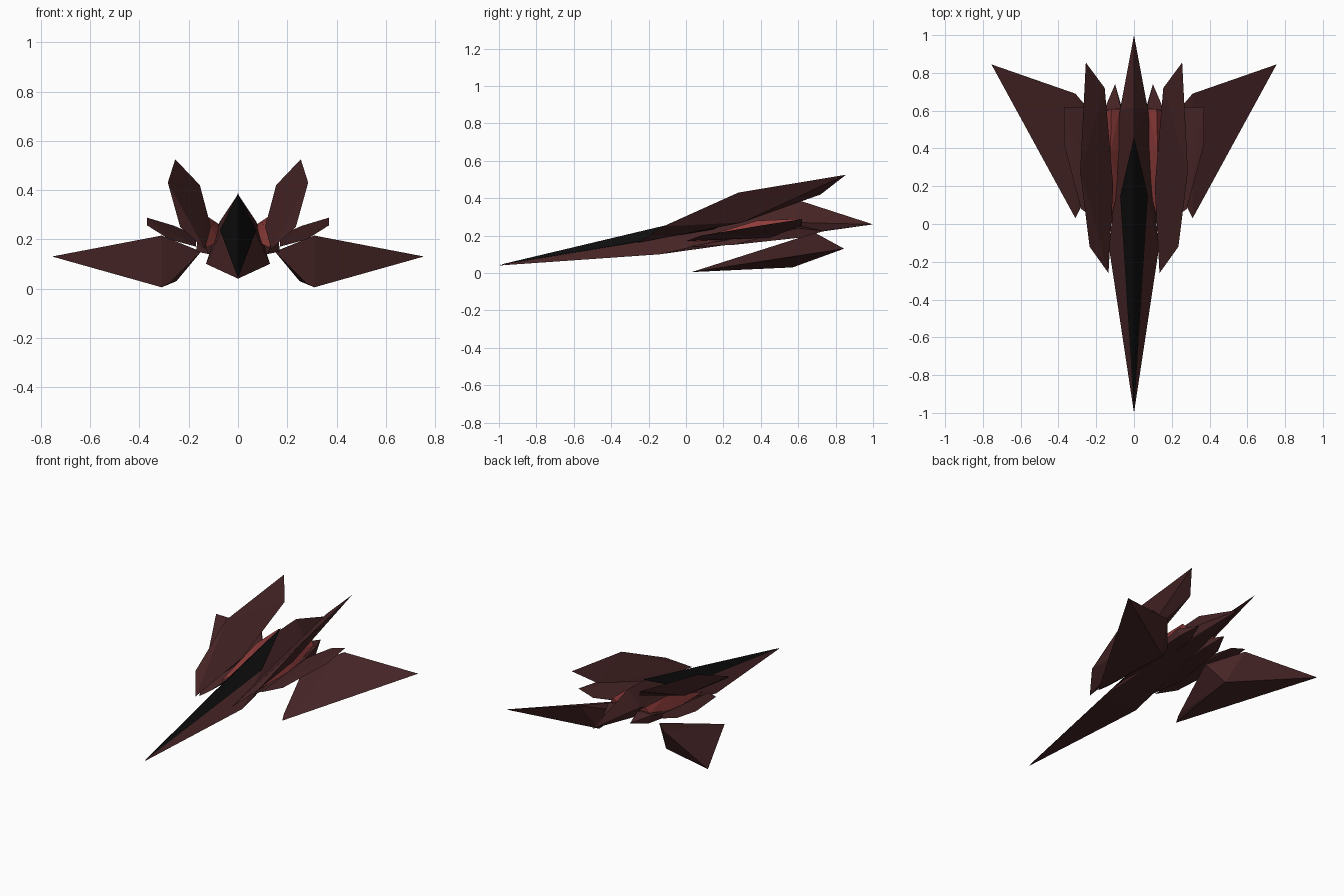
import bpy, bmesh


def material(name, rgb):
    m = bpy.data.materials.new(name)
    m.diffuse_color = (*rgb, 1)
    return m


maroon = material("dark maroon", (0.062, 0.018, 0.019))
red = material("glowing red", (0.27, 0.045, 0.043))
black = material("canopy black", (0.004, 0.004, 0.004))


def gem(name, points, mat, mirrored=False):
    """Faceted solid: hull of a few corner points, optionally on both sides."""
    sides = (("right_", 1), ("left_", -1)) if mirrored else (("", 1),)
    for prefix, s in sides:
        bm = bmesh.new()
        for x, y, z in points:
            bm.verts.new((s * x, y, z))
        res = bmesh.ops.convex_hull(bm, input=bm.verts)
        spare = {g for g in res["geom_interior"] + res["geom_unused"]
                 if isinstance(g, bmesh.types.BMVert)}
        bmesh.ops.delete(bm, geom=list(spare), context='VERTS')
        bmesh.ops.recalc_face_normals(bm, faces=bm.faces)
        me = bpy.data.meshes.new(prefix + name)
        bm.to_mesh(me)
        bm.free()
        me.materials.append(mat)
        ob = bpy.data.objects.new(prefix + name, me)
        bpy.context.collection.objects.link(ob)


def pair(x, y, z):
    return [(x, y, z), (-x, y, z)]


# Long needle fuselage
gem("fuselage", [(0, -1, 0.04), (0, 1, 0.26), (0, 0.46, 0.375), (0, 0.62, 0.383)]
    + pair(0.13, -0.14, 0.10) + pair(0.075, 0.6, 0.27) + pair(0.06, 0.55, 0.2), maroon)

# Black canopy from nose to mid back
gem("canopy", [(0, -1, 0.043), (0, -0.15, 0.245), (0, 0.46, 0.387), (0, 0.1, 0.2)]
    + pair(0.073, 0.15, 0.237) + pair(0.045, -0.25, 0.175), black)

# Swept lower wings
gem("wing", [(0.31, 0.03, 0.005), (0.755, 0.845, 0.13), (0.25, 0.57, 0.03),
             (0.31, 0.69, 0.215), (0.15, 0.5, 0.15), (0.28, 0.09, 0.02)], maroon, True)

# Tall upper fins
gem("upper_fin", [(0.135, -0.26, 0.16), (0.235, -0.12, 0.25), (0.285, 0.28, 0.43),
                  (0.255, 0.855, 0.525), (0.155, 0.72, 0.42), (0.11, 0.2, 0.25),
                  (0.2, 0.3, 0.27)], maroon, True)

# Small middle fins
gem("middle_fin", [(0.37, 0.62, 0.288), (0.37, 0.42, 0.257), (0.28, 0.08, 0.2),
                   (0.17, 0.0, 0.17), (0.17, 0.45, 0.19), (0.26, 0.62, 0.255),
                   (0.17, 0.5, 0.215)], maroon, True)

# Engine pods under the upper fins
gem("engine_pod", [(0.1, 0.74, 0.225), (0.06, 0.6, 0.19), (0.15, 0.62, 0.19),
                   (0.16, 0.6, 0.24), (0.07, 0.62, 0.25), (0.12, 0.0, 0.14),
                   (0.17, 0.25, 0.15), (0.06, 0.1, 0.15)], maroon, True)

# Red engine cores
gem("engine_core", [(0.075, 0.61, 0.26), (0.12, 0.61, 0.29), (0.06, 0.4, 0.22),
                    (0.125, 0.38, 0.28), (0.08, 0.2, 0.19), (0.13, 0.0, 0.165),
                    (0.16, 0.33, 0.185), (0.145, 0.6, 0.25)], red, True)
